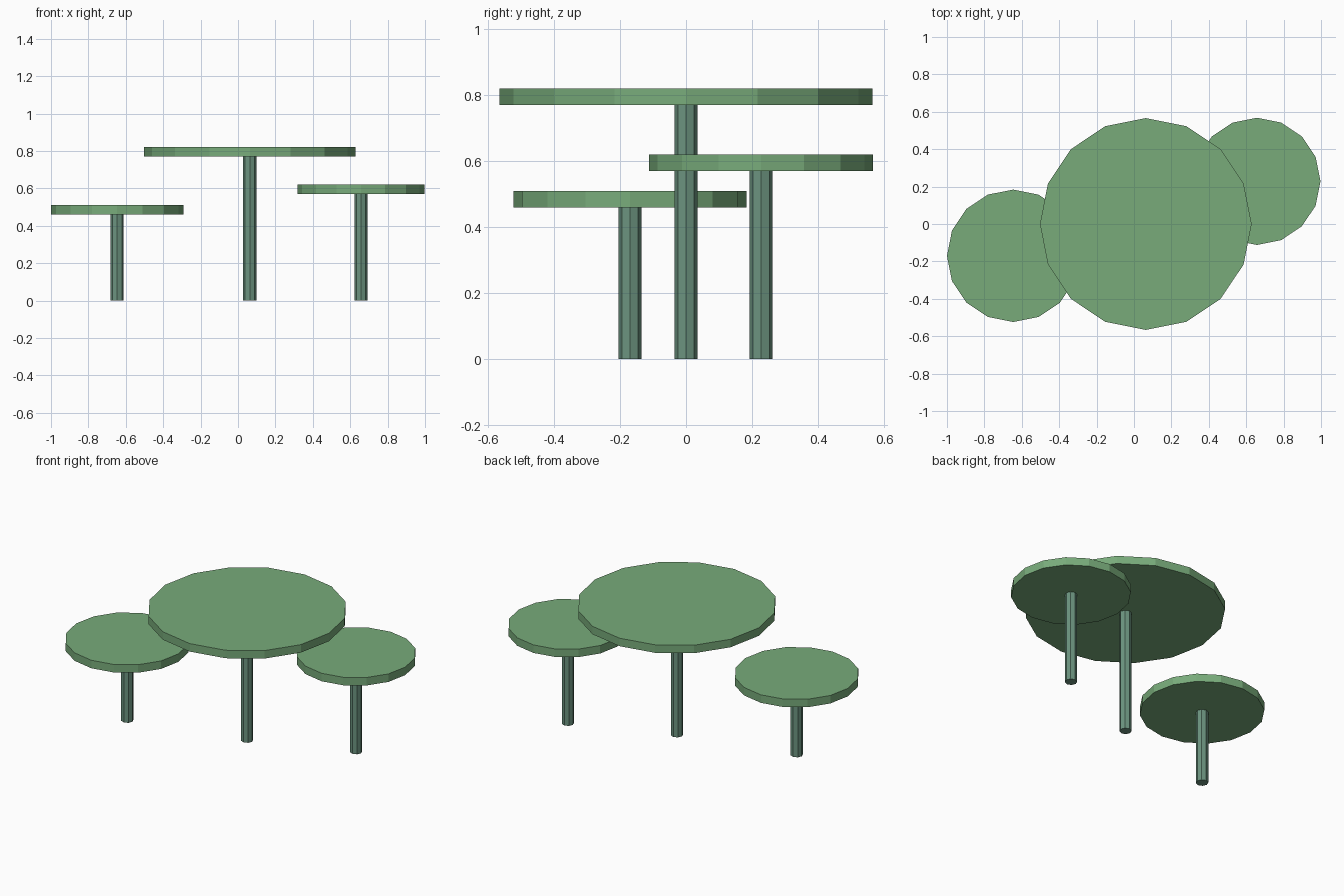
import bpy

if "Cube" in bpy.data.objects:
    bpy.data.objects.remove(bpy.data.objects["Cube"])


def make_material(name, rgb):
    m = bpy.data.materials.new(name)
    m.diffuse_color = (*rgb, 1.0)
    m.use_nodes = True
    m.node_tree.nodes["Principled BSDF"].inputs["Base Color"].default_value = m.diffuse_color
    return m


leaf = make_material("leaf green", (0.188, 0.407, 0.195))
stem = make_material("stem grey green", (0.150, 0.296, 0.214))


def cylinder(name, sides, radius, x, y, z0, z1, mat):
    bpy.ops.mesh.primitive_cylinder_add(
        vertices=sides, radius=radius, depth=z1 - z0,
        location=(x, y, (z0 + z1) / 2))
    ob = bpy.context.object
    ob.name = name
    ob.data.materials.append(mat)


# Each pad: name, centre x, centre y, radius, top height
pads = [
    ("large", 0.063, 0.0, 0.566, 0.82),
    ("right", 0.657, 0.228, 0.340, 0.62),
    ("left", -0.646, -0.17, 0.354, 0.51),
]
for name, x, y, r, top in pads:
    cylinder(name + "_pad", 16, r, x, y, top - 0.05, top, leaf)
    cylinder(name + "_stem", 8, 0.035, x, y, 0.0, top - 0.045, stem)
